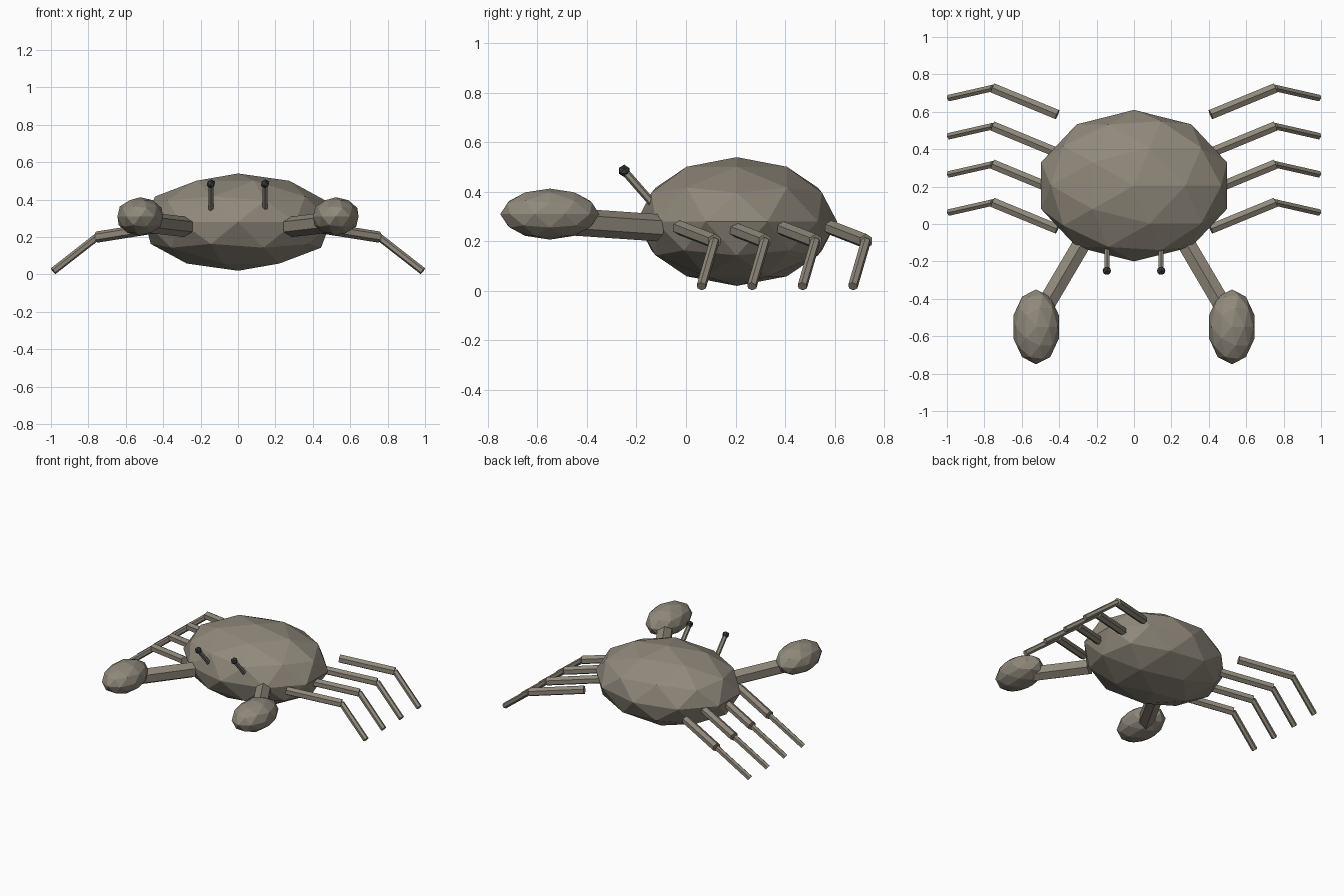
import bpy
from mathutils import Vector

cube = bpy.data.objects.get("Cube")
if cube:
    bpy.data.objects.remove(cube, do_unlink=True)


def material(name, colour):
    mat = bpy.data.materials.new(name)
    mat.use_nodes = True
    mat.diffuse_color = colour
    mat.node_tree.nodes["Principled BSDF"].inputs["Base Color"].default_value = colour
    return mat


SHELL = material("warm grey shell", (0.28, 0.25, 0.2, 1))
EYE = material("dark slate eye", (0.04, 0.05, 0.05, 1))


def finish(name, mat):
    obj = bpy.context.object
    obj.name = name
    obj.data.materials.append(mat)
    return obj


def ball(name, centre, size, detail, mat):
    """Faceted ellipsoid with the given radii."""
    bpy.ops.mesh.primitive_ico_sphere_add(subdivisions=detail, radius=1, location=centre)
    bpy.context.object.scale = size
    return finish(name, mat)


def rod(name, start, end, radius, sides=6):
    """Straight faceted rod between two points."""
    a, b = Vector(start), Vector(end)
    bpy.ops.mesh.primitive_cylinder_add(vertices=sides, radius=radius,
                                        depth=(b - a).length, location=(a + b) / 2)
    bpy.context.object.rotation_euler = (b - a).to_track_quat('Z', 'Y').to_euler()
    return finish(name, SHELL)


# Body
ball("body", (0, 0.205, 0.28), (0.522, 0.405, 0.26), 2, SHELL)

for side, s in (("left", 1), ("right", -1)):
    # Claw and its arm
    rod(side + "_arm", (s * 0.285, -0.115, 0.255), (s * 0.5, -0.48, 0.28), 0.055)
    ball(side + "_claw", (s * 0.523, -0.55, 0.31), (0.128, 0.2, 0.103), 2, SHELL)

    # Eye on a slanted stalk
    rod(side + "_eye_stalk", (s * 0.145, -0.11, 0.325), (s * 0.145, -0.25, 0.485), 0.016)
    ball(side + "_eye", (s * 0.145, -0.25, 0.485), (0.025, 0.025, 0.025), 1, EYE)

    # Four two-part walking legs
    for i in range(4):
        y = 0.204 * i
        knee = (s * 0.755, y + 0.115, 0.2)
        rod(f"{side}_thigh_{i + 1}", (s * 0.41, y - 0.027, 0.255), knee, 0.03)
        rod(f"{side}_shin_{i + 1}", knee, (s * 0.988, y + 0.062, 0.018), 0.02)
